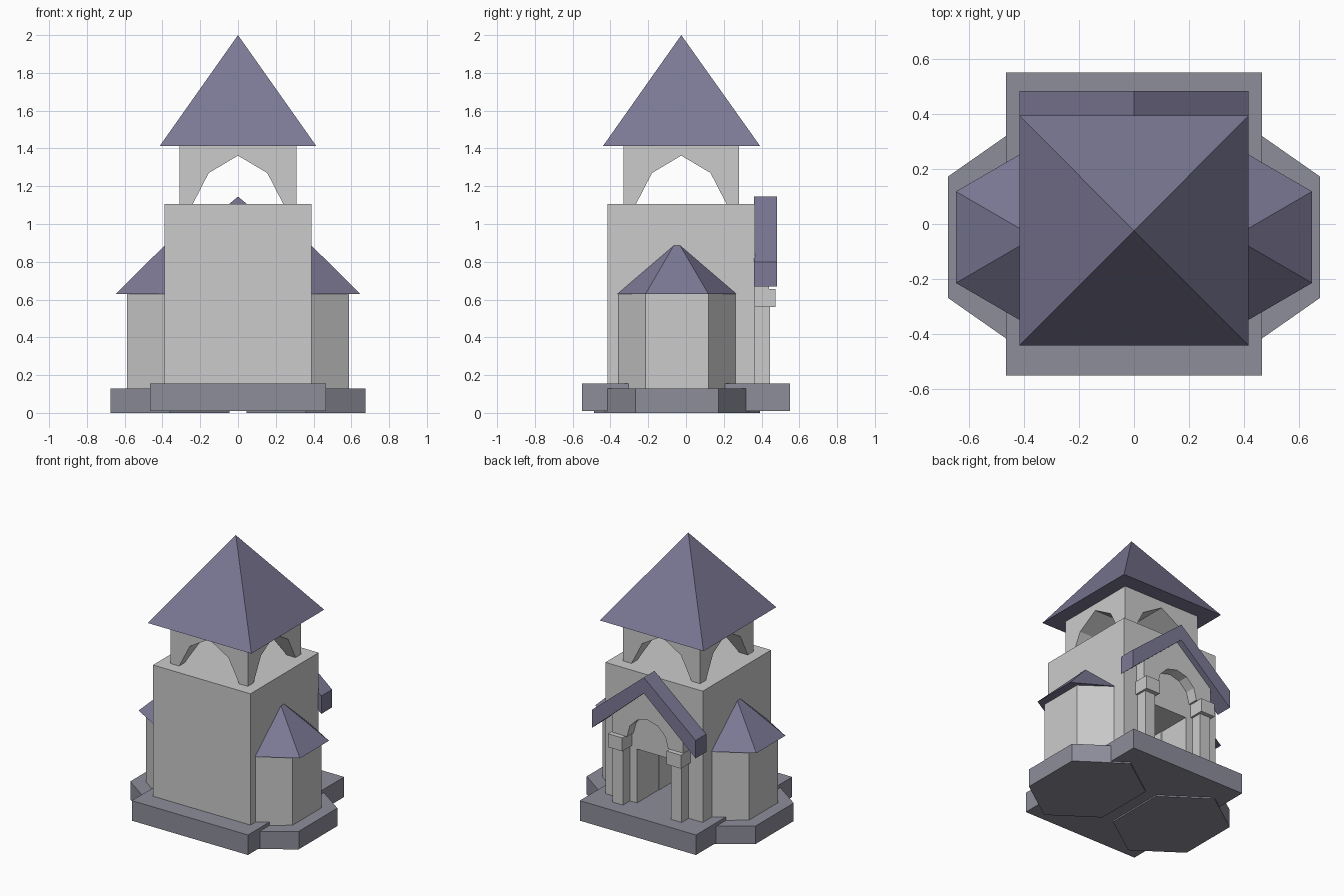
import bpy, bmesh, math

if "Cube" in bpy.data.objects:
    bpy.data.objects.remove(bpy.data.objects["Cube"])


def material(name, rgb):
    m = bpy.data.materials.new(name)
    m.diffuse_color = (*rgb, 1)
    m.use_nodes = True
    m.node_tree.nodes["Principled BSDF"].inputs["Base Color"].default_value = m.diffuse_color
    return m


SLATE = material("slate", (0.20, 0.19, 0.30))
PLINTH = material("plinth_stone", (0.27, 0.27, 0.33))


def loft(name, lower, upper, mat=None):
    """Solid between two matching rings; a one-point upper ring makes a pyramid."""
    bm = bmesh.new()
    a = [bm.verts.new(p) for p in lower]
    b = [bm.verts.new(p) for p in upper]
    n = len(a)
    bm.faces.new(a[::-1])
    if len(b) > 1:
        bm.faces.new(b)
    for i in range(n):
        j = (i + 1) % n
        bm.faces.new([a[i], a[j], b[0]] if len(b) == 1 else [a[i], a[j], b[j], b[i]])
    bmesh.ops.recalc_face_normals(bm, faces=bm.faces)
    me = bpy.data.meshes.new(name)
    bm.to_mesh(me)
    bm.free()
    ob = bpy.data.objects.new(name, me)
    bpy.context.collection.objects.link(ob)
    if mat:
        me.materials.append(mat)
    return ob


def rect(x0, x1, y0, y1, z):
    return [(x0, y0, z), (x1, y0, z), (x1, y1, z), (x0, y1, z)]


def box(name, x0, x1, y0, y1, z0, z1, mat=None):
    return loft(name, rect(x0, x1, y0, y1, z0), rect(x0, x1, y0, y1, z1), mat)


def prism_y(name, profile, y0, y1, mat=None):
    return loft(name, [(x, y0, z) for x, z in profile], [(x, y1, z) for x, z in profile], mat)


def cut(ob, cutter):
    m = ob.modifiers.new("cut", 'BOOLEAN')
    m.operation = 'DIFFERENCE'
    m.solver = 'EXACT'
    m.object = cutter
    bpy.context.view_layer.objects.active = ob
    bpy.ops.object.modifier_apply(modifier=m.name)
    bpy.data.objects.remove(cutter)


def hexagon(cx, cy, apothem_x, r, z):
    # flat side faces outwards along x, squashed to the given apothem
    k = apothem_x / math.cos(math.radians(30))
    return [(cx + k * math.cos(math.radians(30 + 60 * i)),
             cy + r * math.sin(math.radians(30 + 60 * i)), z) for i in range(6)]


CY = -0.025  # tower centre line

# Base and main tower with a doorway in the back
box("main_base", -0.465, 0.465, -0.55, 0.55, 0.01, 0.155, PLINTH)
body = box("tower_body", -0.39, 0.39, -0.415, 0.365, 0.1, 1.105)
cut(body, box("door_cutter", -0.137, 0.137, -0.1, 0.6, 0.155, 0.545))

# Open belfry, arched in both directions
belfry = box("belfry", -0.31, 0.31, CY - 0.305, CY + 0.305, 1.105, 1.415)
half = [(0.267, 1.055), (0.24, 1.105), (0.155, 1.27)]
arch = half + [(0, 1.362)] + [(-x, z) for x, z in reversed(half)]
cut(belfry, prism_y("arch_cutter", arch, -1, 1))
cut(belfry, loft("arch_cutter", [(-1, CY + u, z) for u, z in arch],
                 [(1, CY + u, z) for u, z in arch]))

# Main pyramid roof
loft("spire_roof", rect(-0.415, 0.415, CY - 0.415, CY + 0.418, 1.412), [(0, CY, 2.0)], SLATE)

# Side turrets
for side, s in (("right", 1), ("left", -1)):
    x, y = 0.36 * s, -0.048
    loft(side + "_turret_base", hexagon(x, y, 0.315, 0.44, 0),
         hexagon(x, y, 0.315, 0.44, 0.13), PLINTH)
    loft(side + "_turret_wall", hexagon(x, y, 0.227, 0.332, 0.1),
         hexagon(x, y, 0.227, 0.332, 0.632))
    loft(side + "_turret_roof", hexagon(x, y, 0.286, 0.332, 0.63), [(x, y, 0.915)], SLATE)

# Porch on the back: gabled roof, arched gable wall, columns
prism_y("porch_roof", [(0, 1.145), (0.415, 0.80), (0.415, 0.67), (0, 1.03),
                       (-0.415, 0.67), (-0.415, 0.80)], 0.36, 0.483, SLATE)
ring = [(0.165 * math.cos(math.pi * i / 6), 0.655 + 0.165 * math.sin(math.pi * i / 6))
        for i in range(7)]
prism_y("porch_gable", ring + [(-0.285, 0.655), (-0.285, 0.80), (0, 1.05),
                               (0.285, 0.80), (0.285, 0.655)], 0.36, 0.44)
for side, s in (("right", 1), ("left", -1)):
    x = 0.235 * s
    box(side + "_porch_column", x - 0.042, x + 0.042, 0.355, 0.445, 0.15, 0.57)
    box(side + "_porch_capital", x - 0.057, x + 0.057, 0.355, 0.475, 0.56, 0.657)
